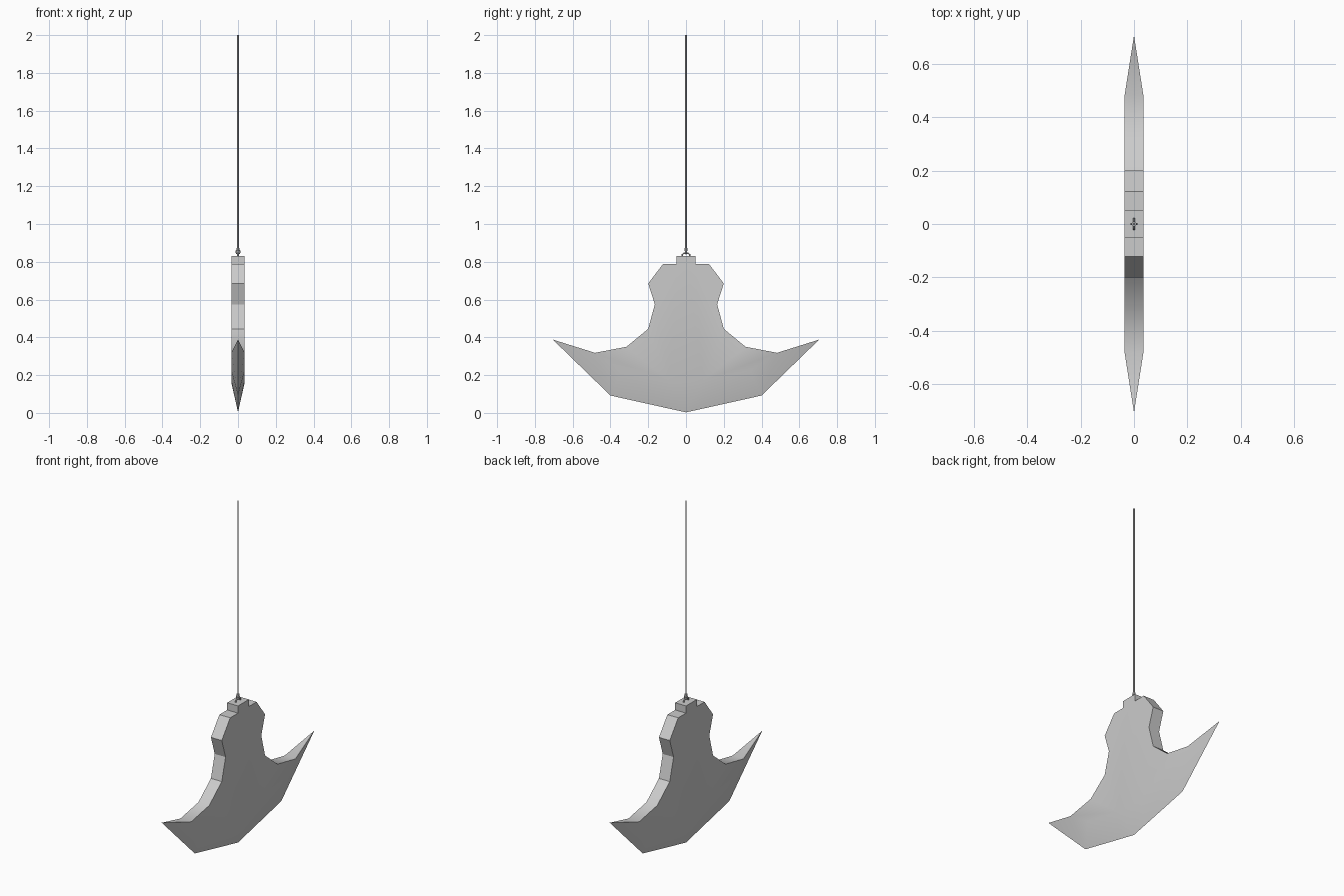
import bpy, bmesh, math
from mathutils import Vector

if "Cube" in bpy.data.objects:
    bpy.data.objects.remove(bpy.data.objects["Cube"])

T = 0.035  # half thickness of the blade


def smooth(obj, angle):
    bpy.ops.object.select_all(action='DESELECT')
    obj.select_set(True)
    bpy.context.view_layer.objects.active = obj
    bpy.ops.object.shade_smooth_by_angle(angle=math.radians(angle))


# Blade: one quarter (y > 0, x > 0), mirrored across both axes
cutting_edge = [(0, 0.003), (0.10, 0.025), (0.40, 0.092), (0.705, 0.388)]
bevel_line = [(0, 0.16), (0.09, 0.17), (0.34, 0.225), (0.482, 0.318)]
upper = [(0.315, 0.35), (0.20, 0.445), (0.165, 0.575), (0.20, 0.685),
         (0.122, 0.788), (0.05, 0.788), (0.05, 0.83), (0, 0.83)]

bm = bmesh.new()
outer = [bm.verts.new((0, y, z)) for y, z in cutting_edge]
inner = [bm.verts.new((T, y, z)) for y, z in bevel_line]
top = [bm.verts.new((T, y, z)) for y, z in upper]
bm.faces.new(inner + top)
for i in range(len(outer) - 1):
    bm.faces.new((inner[i + 1], inner[i], outer[i], outer[i + 1]))
# Rim running from the flat side to the middle plane
rim = [inner[-1]] + top
mid = [bm.verts.new((0, v.co.y, v.co.z)) for v in rim]
bm.faces.new((inner[-1], outer[-1], mid[0]))
for i in range(len(rim) - 1):
    bm.faces.new((rim[i + 1], rim[i], mid[i], mid[i + 1]))
mesh = bpy.data.meshes.new("blade")
bm.to_mesh(mesh)
bm.free()
blade = bpy.data.objects.new("blade", mesh)
bpy.context.collection.objects.link(blade)
mirror = blade.modifiers.new("mirror", 'MIRROR')
mirror.use_axis = (True, True, False)
mirror.merge_threshold = 0.0005
bpy.context.view_layer.objects.active = blade
blade.select_set(True)
bpy.ops.object.modifier_apply(modifier="mirror")
smooth(blade, 30)

# Staple on top of the blade
curve = bpy.data.curves.new("staple", 'CURVE')
curve.dimensions = '3D'
curve.bevel_depth = 0.004
curve.bevel_resolution = 1
path = [(-0.02, 0.825), (-0.02, 0.838), (-0.012, 0.845),
        (0.012, 0.845), (0.02, 0.838), (0.02, 0.825)]
spline = curve.splines.new('POLY')
spline.points.add(len(path) - 1)
for p, (y, z) in zip(spline.points, path):
    p.co = (0, y, z, 1)
staple = bpy.data.objects.new("staple", curve)
bpy.context.collection.objects.link(staple)

# Eye ring hooked round the staple
bpy.ops.mesh.primitive_torus_add(major_segments=10, minor_segments=6,
                                 major_radius=0.009, minor_radius=0.005,
                                 location=(0, 0, 0.852),
                                 rotation=(math.pi / 2, 0, 0))
bpy.context.object.name = "eye_ring"

# Collar and long hanging rod
for name, r, z0, z1 in (("collar", 0.009, 0.856, 0.872), ("rod", 0.004, 0.86, 2.0)):
    bpy.ops.mesh.primitive_cylinder_add(vertices=8, radius=r, depth=z1 - z0,
                                        location=(0, 0, (z0 + z1) / 2))
    bpy.context.object.name = name
